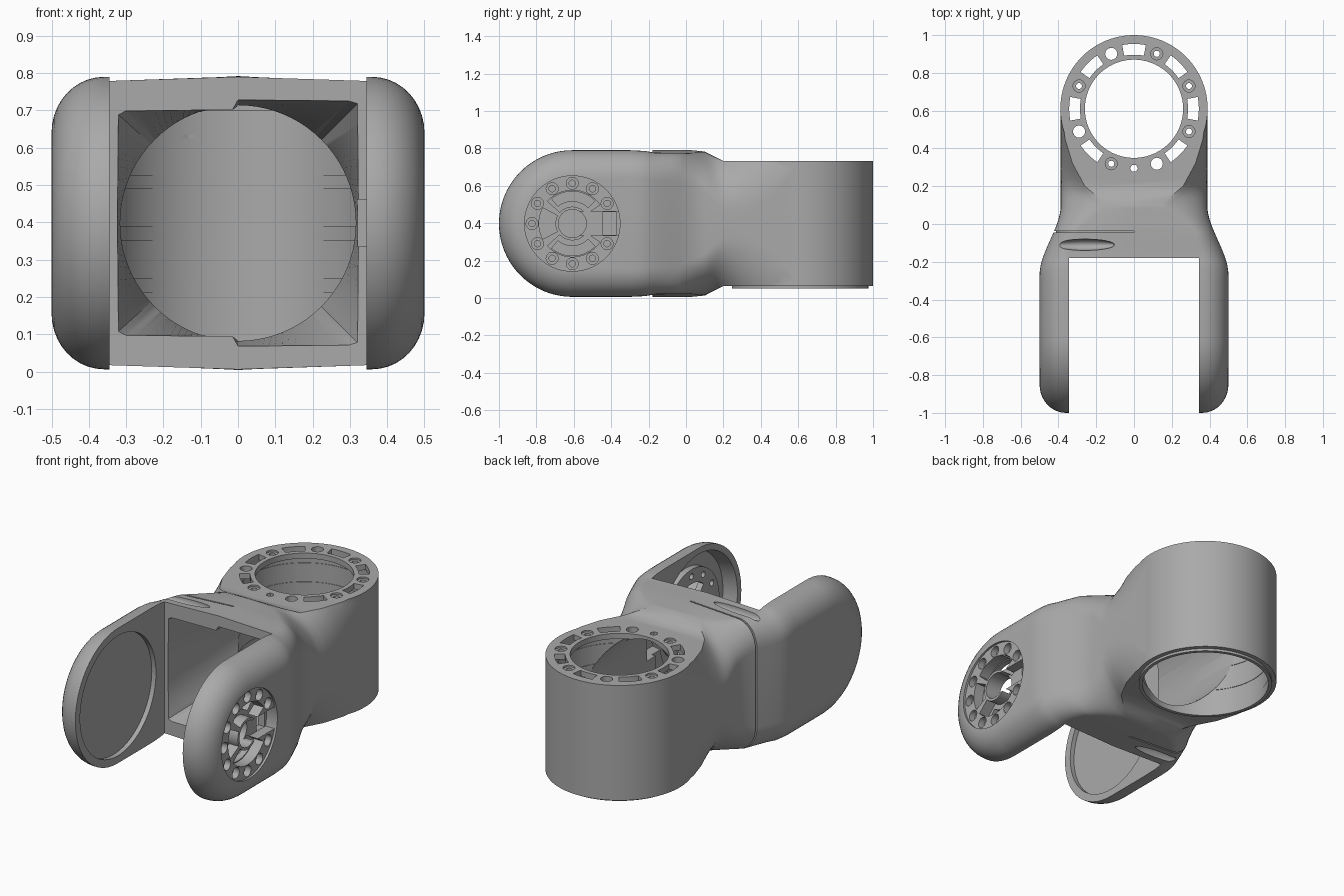
import bpy, bmesh, math
from math import sin, cos, pi, radians

if "Cube" in bpy.data.objects:
    bpy.data.objects.remove(bpy.data.objects["Cube"])

ZC = 0.398        # mid height
JY = -0.608       # fork joint centre
RY = 0.61         # ring centre
RING_H = 0.334    # ring half height

grey = bpy.data.materials.new("satin grey")
grey.use_nodes = True
colour = (0.4, 0.4, 0.4, 1)
grey.diffuse_color = colour
for node in grey.node_tree.nodes:
    if node.type == 'BSDF_PRINCIPLED':
        node.inputs["Base Color"].default_value = colour


def finish_mesh(name, bm):
    bmesh.ops.recalc_face_normals(bm, faces=bm.faces[:])
    mesh = bpy.data.meshes.new(name)
    bm.to_mesh(mesh)
    bm.free()
    mesh.materials.append(grey)
    obj = bpy.data.objects.new(name, mesh)
    bpy.context.collection.objects.link(obj)
    return obj


def prism(name, pts, lo, hi, axis, c=(0, 0), end=None):
    """Extrude a flat outline along an axis, optionally into another outline."""
    place = {'X': lambda u, v, w: (w, c[0] + u, c[1] + v),
             'Y': lambda u, v, w: (c[0] + u, w, c[1] + v),
             'Z': lambda u, v, w: (c[0] + u, c[1] + v, w)}[axis]
    bm = bmesh.new()
    a = [bm.verts.new(place(u, v, lo)) for u, v in pts]
    b = [bm.verts.new(place(u, v, hi)) for u, v in end or pts]
    bm.faces.new(a)
    bm.faces.new(b[::-1])
    for i in range(len(pts)):
        j = (i + 1) % len(pts)
        bm.faces.new((a[i], b[i], b[j], a[j]))
    return finish_mesh(name, bm)


def circle(r, n=64):
    return [(r * cos(2 * pi * i / n), r * sin(2 * pi * i / n)) for i in range(n)]


def rect(u0, u1, v0, v1):
    return [(u0, v0), (u1, v0), (u1, v1), (u0, v1)]


def sector(r0, r1, a0, a1, n=12):
    angles = [radians(a0 + (a1 - a0) * i / n) for i in range(n + 1)]
    return ([(r1 * cos(a), r1 * sin(a)) for a in angles] +
            [(r0 * cos(a), r0 * sin(a)) for a in reversed(angles)])


def polar(r, deg, c):
    return c[0] + r * cos(radians(deg)), c[1] + r * sin(radians(deg))


def combine(obj, tools, op='DIFFERENCE'):
    for tool in tools:
        tool.hide_render = True
        mod = obj.modifiers.new("cut", 'BOOLEAN')
        mod.operation, mod.solver, mod.object = op, 'EXACT', tool
        bpy.context.view_layer.objects.active = obj
        bpy.context.view_layer.update()
        bpy.ops.object.modifier_apply(modifier=mod.name)
        bpy.data.objects.remove(tool)


def smooth(obj):
    bpy.ops.object.select_all(action='DESELECT')
    obj.select_set(True)
    bpy.context.view_layer.objects.active = obj
    bpy.ops.object.shade_smooth_by_angle(angle=radians(28))


# Fork and neck: rounded half shell swept round the tip and back to the ring
def half_width(y):
    t = min(max((y + 0.27) / 0.37, 0), 1)
    return 0.5 - 0.112 * t * t * (3 - 2 * t)


# y, centre half height, side half height, flat half width, drop, crease angle
rows = [(-0.3, 0.392, 0.392, 0.36, 0.15, 0), (-0.22, 0.389, 0.388, 0.355, 0.15, 0),
        (-0.17, 0.393, 0.379, 0.35, 0.15, 0), (-0.04, 0.394, 0.377, 0.31, 0.15, 0),
        (0.03, 0.392, 0.377, 0.23, 0.18, 5), (0.1, 0.385, 0.383, 0.14, 0.22, 15),
        (0.2, RING_H, RING_H, 0.26, 0.27, 52), (0.32, RING_H, RING_H, 0.325, 0.27, 55),
        (0.45, RING_H, RING_H, 0.365, 0.2, 55), (0.6, RING_H, RING_H, 0.382, 0.02, 55)]
stations = [rows[0]]
for p, q in zip(rows, rows[1:]):
    stations += [tuple(a + (b - a) * s / 3 for a, b in zip(p, q)) for s in (1, 2, 3)]
STEPS = 10


def section(row, k):
    """Half section point: k = 0 on the centre line, then from flat to outer side."""
    y, hc, h, flat, drop, crease = row
    if k == 0:
        return 0, hc
    t0 = radians(crease)
    t = t0 + (pi / 2 - t0) * (k - 1) / STEPS
    across = (sin(t) - sin(t0)) / (1 - sin(t0))
    return flat + (half_width(y) - flat) * across, h - drop * (1 - cos(t) / cos(t0))


def shell_ring(k):
    x, rad = section(rows[0], k)
    tip = [(x, JY - rad * cos(a), ZC + rad * sin(a))
           for a in (pi * (i / 40 - 0.5) for i in range(41))]
    top = [(section(r, k)[0], r[0], ZC + section(r, k)[1]) for r in stations]
    bottom = [(section(r, k)[0], r[0], ZC - section(r, k)[1]) for r in reversed(stations)]
    return bottom + tip + top


bm = bmesh.new()
rings = [[bm.verts.new(p) for p in shell_ring(k)] for k in range(STEPS + 2)]
n = len(rings[0])
for a, b in zip(rings, rings[1:]):
    for i in range(n - 1):
        bm.faces.new((a[i], a[i + 1], b[i + 1], b[i]))
outer, mid = rings[-1], n // 2
for i in range(mid - 1):
    bm.faces.new((outer[i], outer[i + 1], outer[n - 2 - i], outer[n - 1 - i]))
bm.faces.new(outer[mid - 1:mid + 2])
bm.faces.new([r[0] for r in rings] + [r[-1] for r in reversed(rings)])
bmesh.ops.mirror(bm, geom=bm.verts[:] + bm.edges[:] + bm.faces[:], axis='X', merge_dist=0.0001)
body = finish_mesh("fork_and_ring_body", bm)

# Ring housing with a thin lip underneath
ring_c = (0, RY)
combine(body, [prism("ring", circle(0.39, 96), ZC - RING_H, ZC + RING_H, 'Z', ring_c),
               prism("lip", circle(0.365, 96), 0.05, 0.1, 'Z', ring_c)], 'UNION')

# Fork gap, then a pocket that narrows from a stepped rectangle to a round tunnel
joint_c = (JY, ZC)
pocket = []
for u, v in circle(1, 128):
    reach = min(0.323 / max(abs(u), 0.001), (0.303 if u < -0.001 else 0.33) / max(abs(v), 0.001))
    pocket.append((u * reach, v * reach))
cuts = [prism("gap", rect(-0.345, 0.345, -1, 1), -1.2, -0.18, 'Y', (0, ZC)),
        prism("pocket", pocket, -0.19, 0.18, 'Y', (0, ZC), circle(0.314, 128)),
        prism("tunnel", circle(0.316, 80), 0.1, 0.5, 'Y', (0, ZC))]

# Stepped bore and top opening
cuts += [prism("bore", circle(0.346, 96), -0.1, 0.7, 'Z', ring_c),
         prism("top_hole", circle(0.26, 96), 0.5, 0.9, 'Z', ring_c)]
for z0, z1 in ((0.11, 0.21), (0.25, 0.35), (0.39, 0.49), (0.525, 0.625), (0.635, 0.695)):
    cuts.append(prism("groove", circle(0.349, 96), z0, z1, 'Z', ring_c))

# Flange windows and bolt holes, most of the holes counterbored
for i in range(8):
    a = 45 * i
    if a == 270:
        cuts.append(prism("pin_hole", circle(0.021, 6), 0.6, 0.9, 'Z', polar(0.315, a, ring_c)))
    else:
        cuts.append(prism("window", sector(0.286, 0.343, a - 10.5, a + 10.5), 0.6, 0.9, 'Z', ring_c))
    c = polar(0.315, a + 22.5, ring_c)
    if i % 2 or i == 0:
        cuts.append(prism("counterbore", circle(0.032, 24), 0.722, 0.9, 'Z', c))
        cuts.append(prism("bolt_hole", circle(0.016, 20), 0.6, 0.9, 'Z', c))
    else:
        cuts.append(prism("bolt_hole", circle(0.032, 24), 0.6, 0.9, 'Z', c))

# Dished inner sides of the fork, joint opening and cable slot
cuts += [prism("right_dish", circle(0.348, 72), -0.33, -0.372, 'X', joint_c),
         prism("left_dish", circle(0.36, 72), 0.33, 0.425, 'X', joint_c, circle(0.338, 72)),
         prism("joint_hole", circle(0.255, 72), 0.3, 0.6, 'X', joint_c),
         prism("cable_slot", rect(-0.4, -0.1, -0.063, 0.063), 0.28, 0.405, 'X', (0, ZC))]

# Cover seam wrapped round the right side
half = [section(rows[3], k) for k in range(STEPS + 2)]
half += [(x, -z) for x, z in reversed(half)]
band = [(-x * 1.1, z * 1.1) for x, z in half] + [(-x * 0.975, z * 0.975) for x, z in reversed(half)]
cuts.append(prism("seam", band, -0.044, -0.036, 'Y', (0, ZC)))

# Teardrop recess, above and below
for s in (-1, 1):
    bm = bmesh.new()
    bmesh.ops.create_uvsphere(bm, u_segments=32, v_segments=16, radius=1)
    bmesh.ops.scale(bm, vec=(0.16, 0.03, 0.04), verts=bm.verts[:])
    bmesh.ops.translate(bm, vec=(-0.26, -0.11, ZC + s * 0.38), verts=bm.verts[:])
    cuts.append(finish_mesh("teardrop", bm))
combine(body, cuts)
smooth(body)

# Joint plate set into the left fork arm
plate = prism("joint_plate", circle(0.2558, 72), 0.39, 0.487, 'X', joint_c)
cuts = [prism("hub", circle(0.075, 40), 0.3, 0.6, 'X', joint_c),
        prism("channel", rect(0.03, 0.3, -0.063, 0.063), 0.43, 0.6, 'X', joint_c),
        prism("notch", rect(0.165, 0.235, -0.062, 0.062), 0.3, 0.6, 'X', joint_c)]
# Recesses between the spokes, with windows through the upper and lower one
for a0, a1 in ((34, 138), (152, 208), (222, 326)):
    cuts.append(prism("recess", sector(0.09, 0.178, a0, a1, 20), 0.425, 0.6, 'X', joint_c))
for a0, a1 in ((45, 130), (230, 315)):
    cuts.append(prism("arc_window", sector(0.12, 0.172, a0, a1, 20), 0.3, 0.6, 'X', joint_c))
for i in range(1, 12):
    c = polar(0.215, 30 * i, joint_c)
    cuts.append(prism("counterbore", circle(0.032, 24), 0.45, 0.6, 'X', c))
    cuts.append(prism("bolt_hole", circle(0.017, 20), 0.3, 0.6, 'X', c))
combine(plate, cuts)
smooth(plate)
